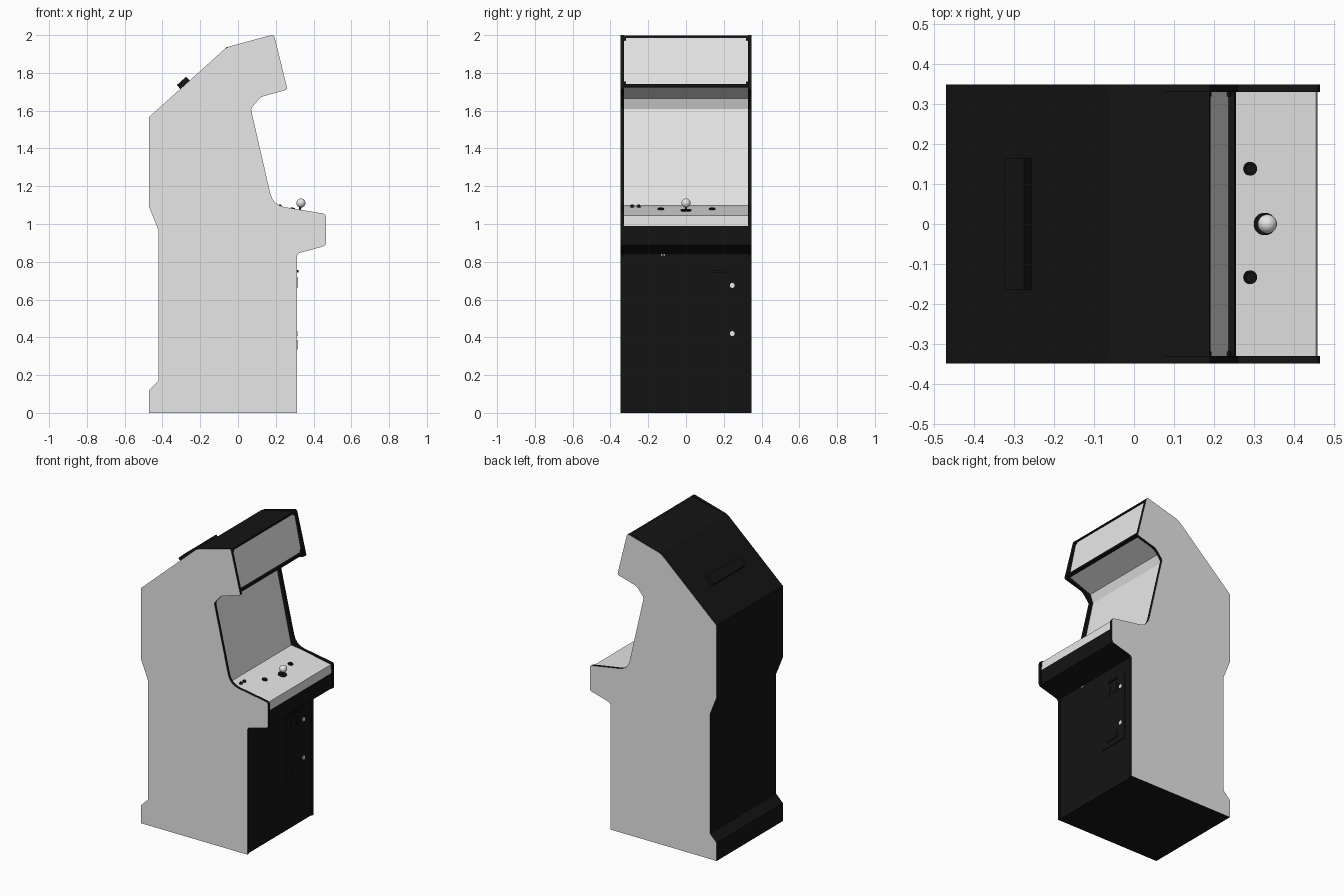
import bpy, bmesh, math
from mathutils import Vector, Matrix

old = bpy.data.objects.get("Cube")
if old:
    bpy.data.objects.remove(old, do_unlink=True)


def material(name, value):
    m = bpy.data.materials.new(name)
    m.use_nodes = True
    color = (value, value, value, 1)
    m.diffuse_color = color
    m.node_tree.nodes["Principled BSDF"].inputs["Base Color"].default_value = color
    return m


BLACK = material("black", 0.007)
GREY = material("pale grey", 0.8)


def finish(name, bm, mats, smooth=False):
    bmesh.ops.recalc_face_normals(bm, faces=bm.faces[:])
    mesh = bpy.data.meshes.new(name)
    bm.to_mesh(mesh)
    bm.free()
    for m in mats:
        mesh.materials.append(m)
    ob = bpy.data.objects.new(name, mesh)
    bpy.context.collection.objects.link(ob)
    if smooth:
        bpy.ops.object.select_all(action='DESELECT')
        ob.select_set(True)
        bpy.context.view_layer.objects.active = ob
        bpy.ops.object.shade_smooth_by_angle(angle=math.radians(40))
    return ob


def rounded(corners, steps=4):
    """Replace each (x, z, trim) corner by a short curve."""
    out = []
    for i, (x, z, trim) in enumerate(corners):
        p = Vector((x, z))
        if not trim:
            out.append(p)
            continue
        a = Vector(corners[i - 1][:2])
        b = Vector(corners[(i + 1) % len(corners)][:2])
        a = p + (a - p).normalized() * trim
        b = p + (b - p).normalized() * trim
        for k in range(steps + 1):
            t = k / steps
            out.append(a * (1 - t) ** 2 + p * 2 * t * (1 - t) + b * t * t)
    return out


def extrude(name, points, y0, y1, mats, paint):
    """Extrude an x-z profile along y; paint(face) picks the material."""
    bm = bmesh.new()
    face = bm.faces.new([bm.verts.new((p[0], y0, p[1])) for p in points])
    res = bmesh.ops.extrude_face_region(bm, geom=[face])
    verts = [v for v in res["geom"] if isinstance(v, bmesh.types.BMVert)]
    bmesh.ops.translate(bm, verts=verts, vec=(0, y1 - y0, 0))
    bmesh.ops.recalc_face_normals(bm, faces=bm.faces[:])
    for f in bm.faces:
        f.normal_update()
        f.material_index = paint(f)
    return finish(name, bm, mats)


def box(name, center, size, mat, tilt=0):
    bm = bmesh.new()
    bmesh.ops.create_cube(bm, size=1)
    bmesh.ops.scale(bm, vec=size, verts=bm.verts)
    ob = finish(name, bm, [mat])
    ob.matrix_world = Matrix.Translation(center) @ Matrix.Rotation(tilt, 4, 'Y')
    return ob


def rod(name, center, radius, depth, mat, tilt=0, top=None):
    bm = bmesh.new()
    bmesh.ops.create_cone(bm, cap_ends=True, segments=20, radius1=radius,
                          radius2=radius if top is None else top, depth=depth)
    ob = finish(name, bm, [mat], True)
    ob.matrix_world = Matrix.Translation(center) @ Matrix.Rotation(tilt, 4, 'Y')
    return ob


# Side panels: grey outside, black edge trim and inside
back = [(-.47, 0, 0), (-.47, .12, 0), (-.42, .17, 0), (-.42, .965, 0),
        (-.47, 1.09, 0), (-.47, 1.567, 0), (-.06, 1.936, .02)]
front = [(.19, 2.004, .016), (.262, 1.712, .012), (.12, 1.672, .015),
         (.068, 1.61, .012), (.185, 1.10, .065), (.465, 1.053, .016),
         (.465, .885, .014), (.312, .843, .018), (.312, 0, 0)]
profile = rounded(back + front)
for side, s in (("right", -1), ("left", 1)):
    extrude(side + "_side_panel", profile, s * .329, s * .348, [BLACK, GREY],
            lambda f, s=s: int(f.normal.y * s > .9))

# Cabinet body between the panels; artwork faces are grey
core = [p[:2] for p in back] + [
    (.182, 1.995), (.238, 1.726), (.07, 1.664), (.05, 1.61), (.162, 1.097),
    (.235, 1.088), (.455, 1.046), (.458, .99), (.458, .888), (.306, .845), (.306, 0)]


def paint_core(f):
    c = f.calc_center_median()
    return int(abs(f.normal.y) < .5 and c.x > .05 and 1 < c.z < 1.96)


extrude("cabinet_body", core, -.33, .33, [BLACK, GREY], paint_core)

# Marquee retainers and the seam below the control box
marquee_tilt = -math.atan2(.056, .269)
box("marquee_top_retainer", (.184, 0, 1.99), (.012, .66, .012), BLACK, marquee_tilt)
box("marquee_bottom_retainer", (.242, 0, 1.732), (.022, .66, .016), BLACK, marquee_tilt)
for s in (-1, 1):
    box("marquee_bracket", (.237, s * .324, 1.748), (.008, .012, .014), BLACK, marquee_tilt)
    box("marquee_upper_bracket", (.188, s * .324, 1.978), (.008, .012, .012), BLACK, marquee_tilt)

# Control panel: buttons, start buttons and joystick
deck_tilt = math.atan2(.042, .22)


def deck(x):
    return 1.088 - (x - .235) * math.tan(deck_tilt)


for y in (-.133, .138):
    rod("action_button_ring", (.29, y, deck(.29)), .017, .010, BLACK, deck_tilt)
    rod("action_button", (.29, y, deck(.29) + .004), .012, .010, BLACK, deck_tilt)
for y in (-.285, -.25):
    rod("start_button", (.222, y, 1.094), .014, .018, BLACK, deck_tilt, .006)
rod("joystick_base", (.327, 0, deck(.327) + .002), .028, .006, BLACK, deck_tilt)
rod("joystick_shaft", (.329, 0, 1.085), .006, .04, BLACK, deck_tilt / 2)
bm = bmesh.new()
bmesh.ops.create_uvsphere(bm, u_segments=24, v_segments=12, radius=.024)
finish("joystick_ball", bm, [GREY], True).location = (.333, 0, 1.111)

# Coin door with locks, slots and handle
box("coin_door", (.307, .175, .53), (.007, .21, .46), BLACK)
for z in (.675, .42):
    rod("door_lock", (.311, .245, z), .013, .008, GREY, math.pi / 2)
for y in (.13, .19):
    box("coin_slot", (.311, y, .69), (.008, .035, .06), BLACK)
box("coin_return", (.311, .16, .36), (.008, .1, .05), BLACK)
box("door_handle", (.313, .175, .75), (.012, .08, .014), BLACK)
for y in (-.128, -.115):
    rod("front_screw", (.307, y, .836), .004, .004, GREY, math.pi / 2)

# Vent on the sloping back
box("back_vent", (-.288, 0, 1.745), (.066, .33, .034), BLACK, -math.atan2(.369, .41))
